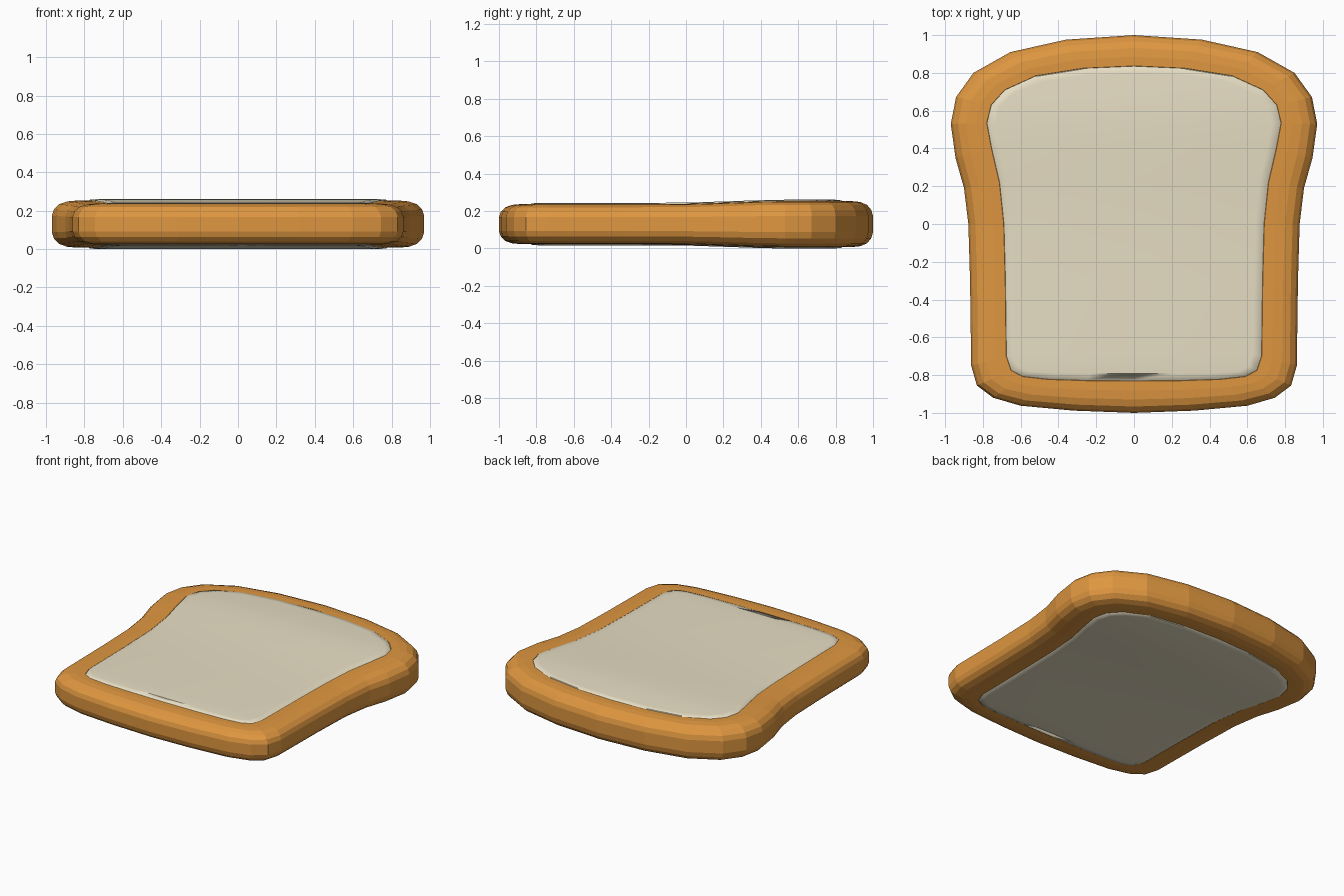
import bpy, bmesh

if "Cube" in bpy.data.objects:
    bpy.data.objects.remove(bpy.data.objects["Cube"])

MID = 0.13  # height of the slice's middle plane

# Right half of the slice outline (x, y), top centre to bottom centre
OUTER = [(0, 1.0), (0.36, 0.976), (0.655, 0.91), (0.85, 0.80), (0.942, 0.672),
         (0.97, 0.53), (0.945, 0.35), (0.90, 0.19), (0.877, 0), (0.868, -0.3),
         (0.862, -0.75), (0.832, -0.855), (0.745, -0.92), (0.60, -0.962),
         (0.32, -0.988), (0, -1.0)]
# Matching edge of the white crumb
INNER = [(0, 0.837), (0.27, 0.825), (0.52, 0.785), (0.685, 0.71), (0.757, 0.63),
         (0.78, 0.535), (0.755, 0.40), (0.713, 0.22), (0.69, 0), (0.682, -0.3),
         (0.677, -0.70), (0.652, -0.775), (0.59, -0.808), (0.46, -0.823),
         (0.25, -0.83), (0, -0.832)]
N = len(OUTER)


def half_thickness(y):
    # thicker towards the domed end
    s = min(max((y + 0.1) / 0.65, 0), 1)
    return 0.107 + 0.016 * s * s * (3 - 2 * s)


def ring(bm, t, h):
    # full closed loop, t = 0 at the outer edge and 1 at the crumb edge
    half = [(a[0] + (b[0] - a[0]) * t, a[1] + (b[1] - a[1]) * t)
            for a, b in zip(OUTER, INNER)]
    loop = half + [(-x, y) for x, y in half[-2:0:-1]]
    return [bm.verts.new((x, y, MID + h * half_thickness(y))) for x, y in loop]


def bridge(bm, a, b):
    n = len(a)
    for i in range(n):
        j = (i + 1) % n
        bm.faces.new((a[i], a[j], b[j], b[i]))


def cap(bm, r):
    # strips running across the slice between mirrored points
    n = len(r)
    for i in range(N - 1):
        quad = [r[i], r[i + 1], r[(n - i - 1) % n], r[(n - i) % n]]
        bm.faces.new(list(dict.fromkeys(quad)))


def finish(bm, name, color):
    bmesh.ops.recalc_face_normals(bm, faces=bm.faces)
    me = bpy.data.meshes.new(name)
    bm.to_mesh(me)
    bm.free()
    mat = bpy.data.materials.new(name + " colour")
    mat.diffuse_color = (*color, 1)
    mat.use_nodes = True
    mat.node_tree.nodes["Principled BSDF"].inputs["Base Color"].default_value = mat.diffuse_color
    me.materials.append(mat)
    ob = bpy.data.objects.new(name, me)
    bpy.context.collection.objects.link(ob)
    return ob


# Crust: rounded section swept around the outline
upper = [(0, 0.35), (0.06, 0.62), (0.2, 0.84), (0.42, 0.96), (0.7, 1.0),
         (1.0, 1.0), (1.12, 0.8)]
section = upper + [(t, -h) for t, h in reversed(upper)]
bm = bmesh.new()
rings = [ring(bm, t, h) for t, h in section]
for k in range(len(rings)):
    bridge(bm, rings[k], rings[(k + 1) % len(rings)])
finish(bm, "crust", (0.74, 0.31, 0.052))

# Crumb: slightly pillowed slab standing just proud of the crust
upper = [(1.25, 1.06), (1.03, 1.03), (0.98, 0.92)]
bm = bmesh.new()
rings = [ring(bm, t, h) for t, h in upper + [(t, -h) for t, h in reversed(upper)]]
for a, b in zip(rings, rings[1:]):
    bridge(bm, a, b)
cap(bm, rings[0])
cap(bm, rings[-1])
crumb = finish(bm, "crumb", (0.80, 0.73, 0.55))
for p in crumb.data.polygons:
    p.use_smooth = abs(p.normal.z) > 0.5
